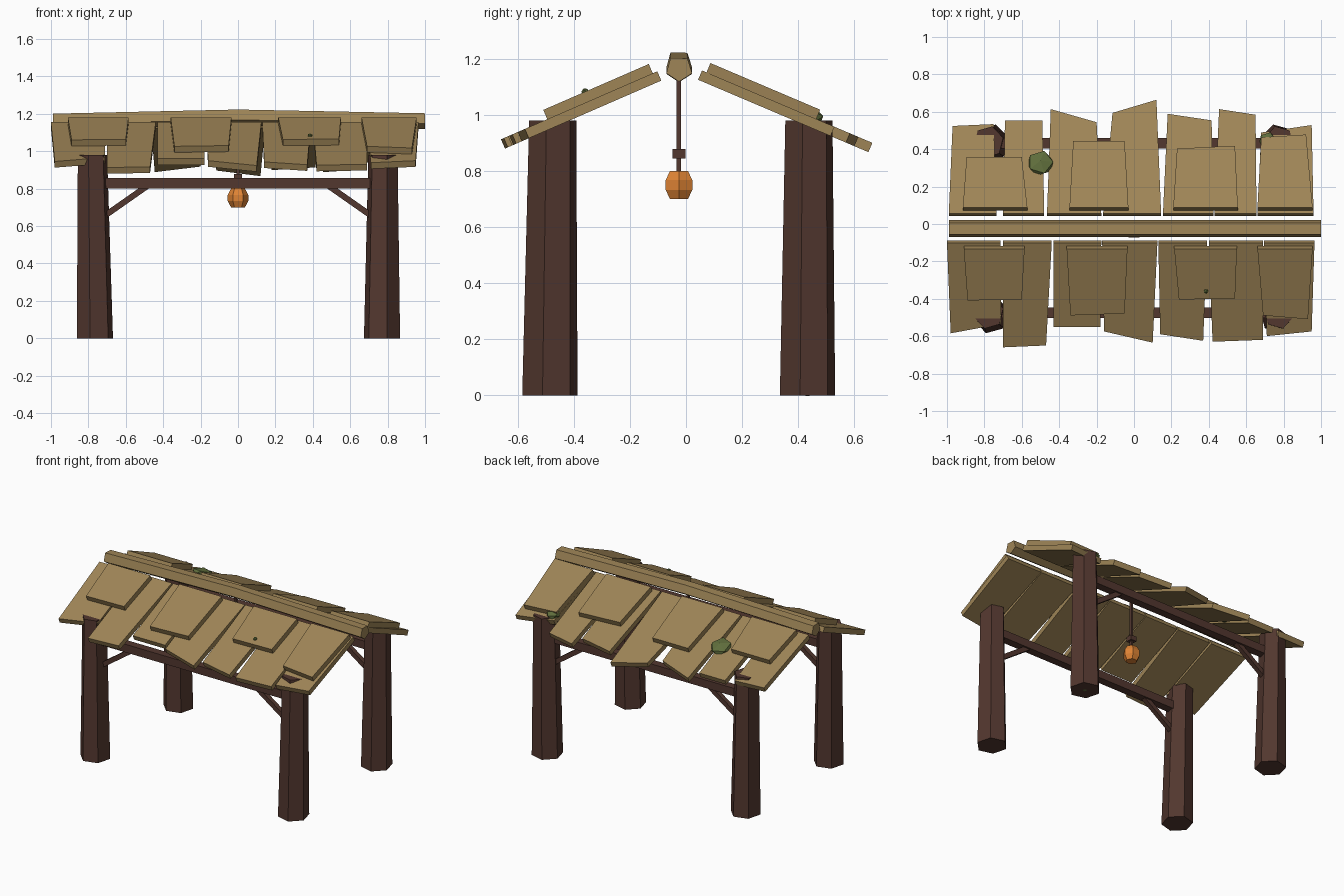
import bpy, bmesh, math
from mathutils import Vector, Matrix

if "Cube" in bpy.data.objects:
    bpy.data.objects.remove(bpy.data.objects["Cube"])


def material(name, col):
    m = bpy.data.materials.new(name)
    m.diffuse_color = (*col, 1)
    m.use_nodes = True
    m.node_tree.nodes["Principled BSDF"].inputs["Base Color"].default_value = m.diffuse_color
    return m


TAN = material("roof_wood", (0.345, 0.235, 0.095))
BROWN = material("dark_wood", (0.085, 0.038, 0.028))
ORANGE = material("lantern_glow", (0.74, 0.23, 0.035))
GREEN = material("moss_green", (0.115, 0.155, 0.045))


def finish(name, bm, mat):
    bmesh.ops.recalc_face_normals(bm, faces=bm.faces)
    me = bpy.data.meshes.new(name)
    bm.to_mesh(me)
    bm.free()
    me.materials.append(mat)
    ob = bpy.data.objects.new(name, me)
    bpy.context.collection.objects.link(ob)
    return ob


def loft(name, rings, mat):
    """Skin a list of point rings and cap both ends."""
    bm = bmesh.new()
    rows = [[bm.verts.new(p) for p in r] for r in rings]
    n = len(rows[0])
    for a, b in zip(rows, rows[1:]):
        for i in range(n):
            bm.faces.new((a[i], a[(i + 1) % n], b[(i + 1) % n], b[i]))
    bm.faces.new(rows[0])
    bm.faces.new(rows[-1])
    return finish(name, bm, mat)


def ring(x, y, z, rx, ry, n=6, rot=0):
    return [(x + rx * math.cos(rot + i * math.tau / n),
             y + ry * math.sin(rot + i * math.tau / n), z) for i in range(n)]


def bar(name, a, b, w, mat):
    """Square timber between two points."""
    a, b = Vector(a), Vector(b)
    d = (b - a).normalized()
    u = d.cross(Vector((0, 1, 0))).normalized() * w / 2
    v = d.cross(u).normalized() * w / 2
    return loft(name, [[p + u + v, p - u + v, p - u - v, p + u - v] for p in (a, b)], mat)


# Tapered six-sided posts: base centre, top centre, rotation
for name, bx, by, tx, ty, rot in (
        ("front_left_post", -0.765, -0.485, -0.778, -0.475, 15),
        ("front_right_post", 0.77, -0.485, 0.775, -0.475, -15),
        ("back_left_post", -0.765, 0.433, -0.778, 0.438, 15),
        ("back_right_post", 0.77, 0.433, 0.775, 0.438, -15)):
    r = math.radians(rot)
    loft(name, [ring(bx, by, 0, 0.1, 0.102, rot=r),
                ring(tx, ty, 0.98, 0.081, 0.087, rot=r)], BROWN)

# Long rails and diagonal braces between the posts
for side, y in (("front", -0.475), ("back", 0.433)):
    bar(side + "_rail", (-0.73, y, 0.83), (0.73, y, 0.83), 0.056, BROWN)
    for end, s in (("left", -1), ("right", 1)):
        bar(f"{side}_{end}_brace", (s * 0.72, y, 0.65), (s * 0.47, y, 0.825), 0.032, BROWN)

# Bowed five-sided ridge beam
profile = [(-0.055, 1.223), (0.005, 1.221), (0.022, 1.168), (-0.025, 1.138), (-0.07, 1.168)]
loft("ridge_beam", [[(x, y, z - dz) for y, z in profile]
                    for x, dz in ((-0.99, 0.022), (0, 0), (1.0, 0.02))], TAN)

# Roof slopes: side, start y, start z, pitch
SLOPES = {"front": (-1, 0.088, 1.122, 0.435), "back": (1, 0.043, 1.125, 0.425)}
THICK = 0.036


def board(name, slope, top0, top1, low0, low1, y0, y1, layer):
    side, ys, zs, pitch = SLOPES[slope]
    nrm = Vector((0, side * pitch, 1)).normalized()
    shift = 0.015 * (layer + 1)
    start = ys + 0.016 * layer

    def pt(x, y):
        return Vector((x, side * y, zs - pitch * (y - ys))) + nrm * THICK * layer
    quad = [pt(top0, start), pt(top1, start), pt(low1, y1 - shift), pt(low0, y0 - shift)]
    loft(name, [quad, [p + nrm * THICK for p in quad]], TAN)


# Each board: top left/right x, lower left/right x, lower left/right reach in y
LOWER = {
    "front": [(-1.0, -0.715, -0.98, -0.71, .585, .535), (-.70, -.44, -.70, -.47, .66, .65),
              (-.43, -.175, -.43, -.18, .55, .55), (-.17, .125, -.16, .10, .575, .635),
              (.13, .39, .14, .37, .59, .625), (.40, .69, .42, .69, .63, .62),
              (.695, .965, .71, .95, .60, .575)],
    "back": [(-.99, -.735, -.97, -.75, .525, .535), (-.70, -.48, -.69, -.49, .555, .555),
             (-.465, -.175, -.445, -.20, .615, .545), (-.165, .145, -.115, .12, .595, .665),
             (.155, .425, .18, .415, .59, .555), (.43, .655, .455, .65, .615, .585),
             (.66, .96, .68, .95, .49, .53)]}
UPPER = {
    "front": [(-.91, -.585, -.89, -.60, .41, .405), (-.36, -.035, -.34, -.05, .49, .48),
              (.215, .55, .24, .54, .405, .40), (.66, .955, .69, .93, .49, .51)],
    "back": [(-.915, -.57, -.895, -.60, .36, .36), (-.345, -.03, -.325, -.05, .445, .445),
             (.21, .555, .23, .54, .405, .42), (.66, .955, .68, .92, .465, .48)]}
for slope in SLOPES:
    for layer, table in enumerate((LOWER, UPPER)):
        for i, row in enumerate(table[slope]):
            board(f"{slope}_{('lower', 'upper')[layer]}_board_{i + 1}", slope, *row, layer)

# Hanging lantern
LY = -0.025
bar("lantern_rod", (0, LY, 0.79), (0, LY, 1.15), 0.016, BROWN)
bar("lantern_collar", (0, LY, 0.845), (0, LY, 0.878), 0.045, BROWN)
loft("lantern", [ring(0, LY, z, r, r) for z, r in
                 ((0.70, 0.037), (0.733, 0.055), (0.767, 0.055), (0.80, 0.037))], ORANGE)

# Moss clumps on the roof and under one post
for name, loc, r, h, tilt in (
        ("moss_large", (-0.5, 0.325, 1.045), 0.076, 0.036, -0.4),
        ("moss_corner", (0.715, 0.445, 1.0), 0.05, 0.03, -0.4),
        ("moss_speck", (0.385, -0.36, 1.083), 0.014, 0.012, 0.4),
        ("moss_base", (0.77, 0.433, 0.012), 0.06, 0.014, 0)):
    bm = bmesh.new()
    bmesh.ops.create_icosphere(
        bm, subdivisions=1, radius=1,
        matrix=Matrix.Translation(loc) @ Matrix.Rotation(tilt, 4, 'X') @ Matrix.Diagonal((r, r, h, 1)))
    finish(name, bm, GREEN)
